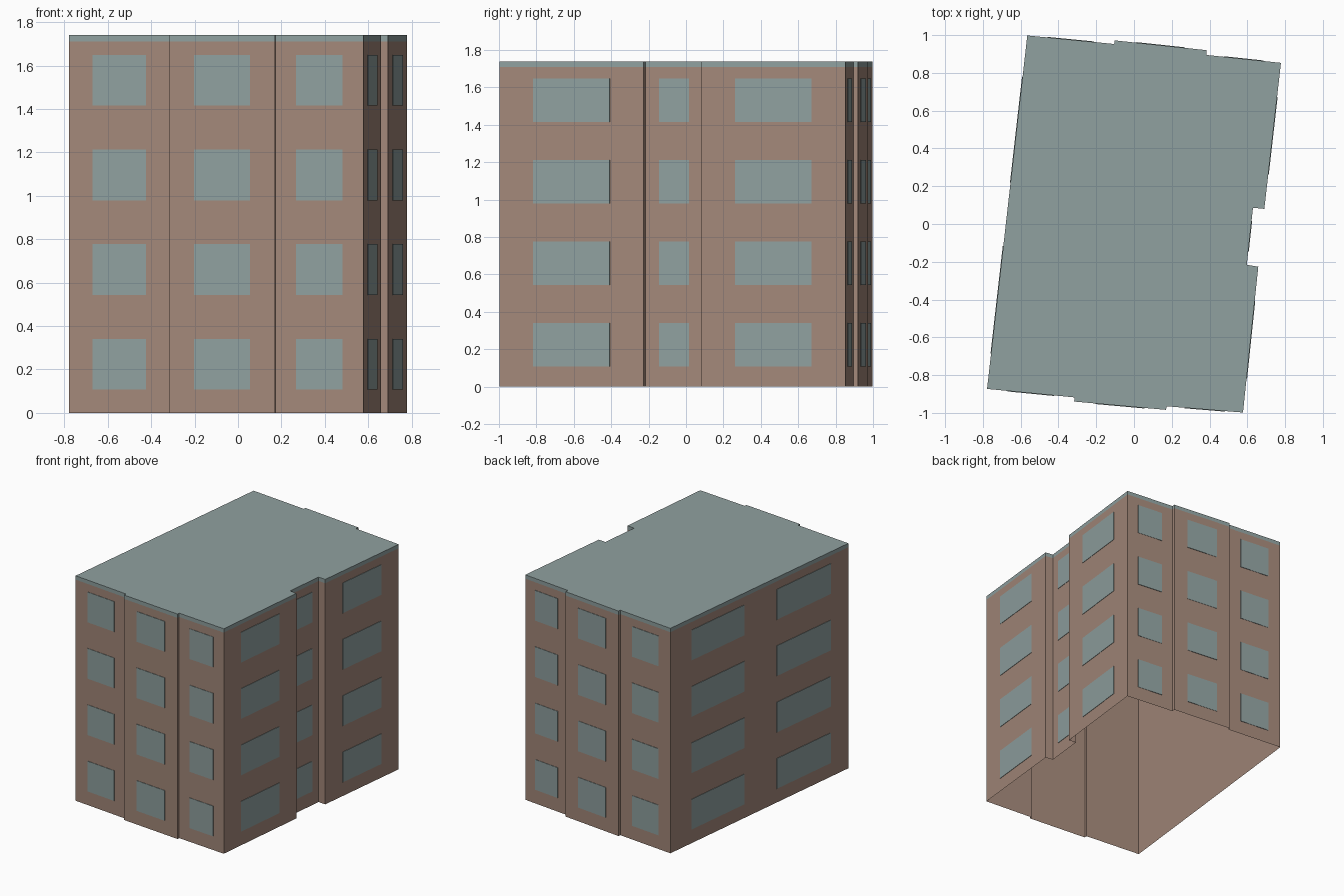
import bpy
import bmesh
from mathutils import Vector

cube = bpy.data.objects.get("Cube")
if cube:
    bpy.data.objects.remove(cube, do_unlink=True)


def make_material(name, color):
    mat = bpy.data.materials.new(name)
    mat.use_nodes = True
    mat.diffuse_color = (*color, 1)
    mat.node_tree.nodes["Principled BSDF"].inputs["Base Color"].default_value = (*color, 1)
    return mat


def finish(name, bm, mat):
    mesh = bpy.data.meshes.new(name)
    bm.to_mesh(mesh)
    bm.free()
    mesh.materials.append(mat)
    obj = bpy.data.objects.new(name, mesh)
    bpy.context.collection.objects.link(obj)
    return obj


def prism(name, outline, z0, z1, mat, capped):
    """Vertical walls over an outline, with optional top and underside."""
    bm = bmesh.new()
    low = [bm.verts.new((x, y, z0)) for x, y in outline]
    high = [bm.verts.new((x, y, z1)) for x, y in outline]
    n = len(outline)
    for i in range(n):
        j = (i + 1) % n
        bm.faces.new((low[i], low[j], high[j], high[i]))
    if capped:
        bm.faces.new(high)
        bm.faces.new(low[::-1])
    return finish(name, bm, mat)


brick = make_material("brown wall", (0.365, 0.246, 0.192))
glass = make_material("grey blue glass and roof", (0.278, 0.354, 0.350))

HEIGHT = 1.74
BAND = 0.03
PLATE = 0.003

# Counter-clockwise footprint: front, right, back, then the flat left wall
footprint = [
    (-0.778, -0.873), (-0.314, -0.918), (-0.317, -0.940), (0.170, -0.984),
    (0.172, -0.965), (0.577, -0.998),
    (0.658, -0.226), (0.597, -0.216), (0.630, 0.086), (0.690, 0.080),
    (0.778, 0.853), (0.383, 0.895), (0.385, 0.920), (-0.102, 0.972),
    (-0.105, 0.953), (-0.565, 0.998),
]

# Wall shell, open underneath, and the roof slab with its edge band
prism("walls", footprint, 0, HEIGHT - BAND, brick, False)
prism("roof", footprint, HEIGHT - BAND, HEIGHT, glass, True)

# Window columns per wall: start corner -> spans along that wall
SPAN = (0.235, 0.765)
columns = {i: [SPAN] for i in (0, 2, 4, 5, 7, 9, 10, 12, 14)}
columns[15] = [(0.118, 0.416), (0.596, 0.90)]
rows = [(0.107 + 0.436 * k, 0.341 + 0.436 * k) for k in range(4)]


def add_plate(bm, a, b, normal, z0, z1):
    """Thin glazed plate standing just proud of the wall."""
    out = normal * PLATE
    ring = [(a, z0), (b, z0), (b, z1), (a, z1)]
    back = [bm.verts.new((p.x, p.y, z)) for p, z in ring]
    face = [bm.verts.new((p.x + out.x, p.y + out.y, z)) for p, z in ring]
    bm.faces.new(face)
    for i in range(4):
        j = (i + 1) % 4
        bm.faces.new((back[i], back[j], face[j], face[i]))


bm = bmesh.new()
for i, spans in columns.items():
    start = Vector(footprint[i])
    end = Vector(footprint[(i + 1) % len(footprint)])
    along = end - start
    normal = Vector((along.y, -along.x)).normalized()
    for s0, s1 in spans:
        for z0, z1 in rows:
            add_plate(bm, start + along * s0, start + along * s1, normal, z0, z1)
finish("windows", bm, glass)
